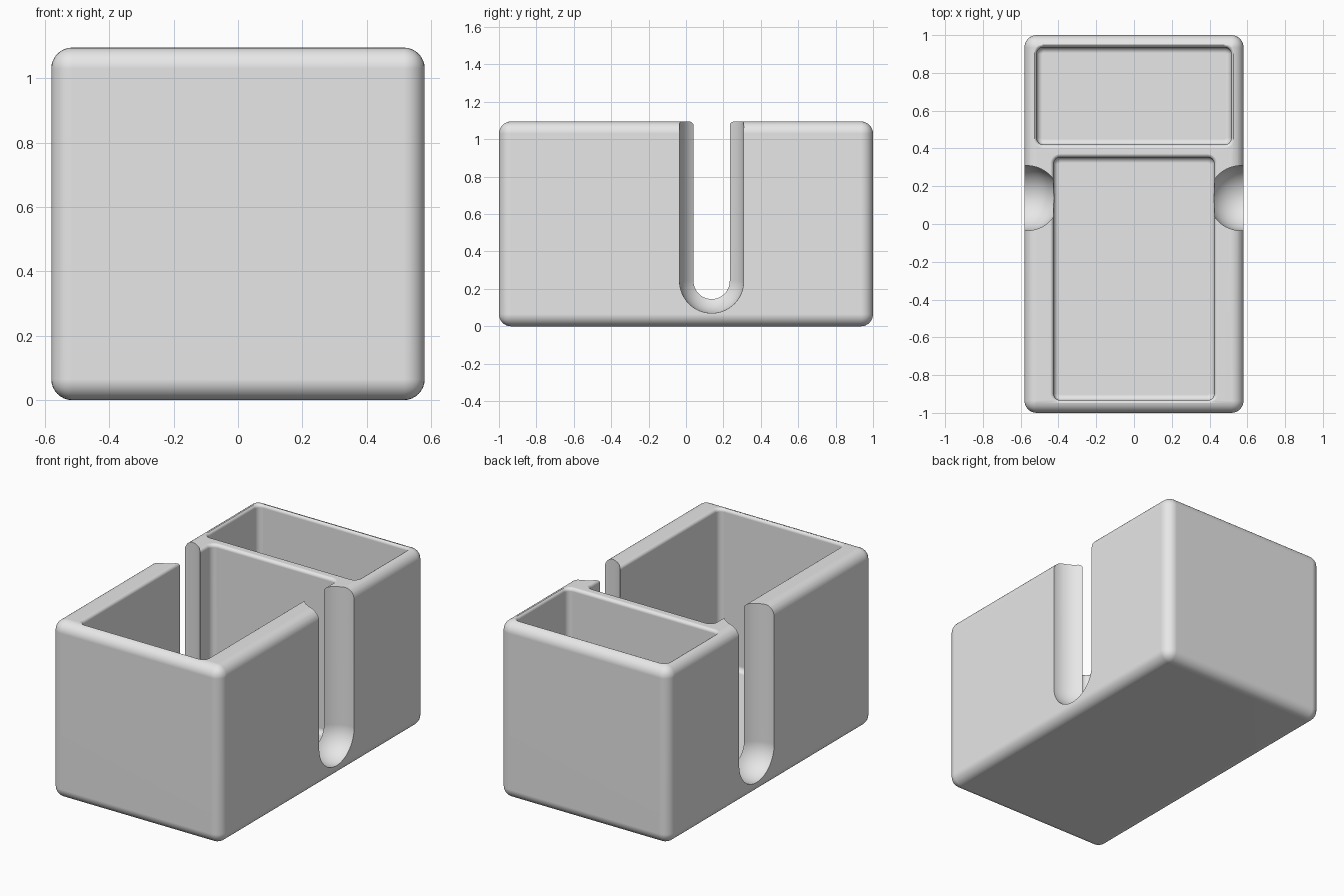
import bpy
import bmesh
from math import sin, cos, pi

cube = bpy.data.objects.get("Cube")
if cube:
    bpy.data.objects.remove(cube, do_unlink=True)

W, L, H = 0.58, 1.0, 1.095   # half width, half length, height
EDGE = 0.065                 # outer edge rounding
RIM = 0.02                   # pocket rim rounding
FILLET = 0.03                # pocket floor rounding
FLOOR = 0.12

grey = bpy.data.materials.new("light grey")
grey.use_nodes = True
grey.diffuse_color = (0.8, 0.8, 0.8, 1)
grey.node_tree.nodes["Principled BSDF"].inputs["Base Color"].default_value = (0.8, 0.8, 0.8, 1)


def add_object(name, bm):
    bmesh.ops.recalc_face_normals(bm, faces=bm.faces)
    mesh = bpy.data.meshes.new(name)
    bm.to_mesh(mesh)
    bm.free()
    mesh.materials.append(grey)
    obj = bpy.data.objects.new(name, mesh)
    bpy.context.collection.objects.link(obj)
    return obj


def loft(name, cx, cy, rings, segments=8):
    """Stack rounded rectangles (half x, half y, corner radius, z) into a solid."""
    bm = bmesh.new()
    loops = []
    for hx, hy, r, z in rings:
        loop = []
        for q, (sx, sy) in enumerate([(1, 1), (-1, 1), (-1, -1), (1, -1)]):
            for i in range(segments + 1):
                a = (q + i / segments) * pi / 2
                loop.append(bm.verts.new((cx + sx * (hx - r) + r * cos(a),
                                          cy + sy * (hy - r) + r * sin(a), z)))
        loops.append(loop)
    for low, high in zip(loops, loops[1:]):
        for i in range(len(low)):
            j = (i + 1) % len(low)
            bm.faces.new((low[i], low[j], high[j], high[i]))
    bm.faces.new(loops[0][::-1])
    bm.faces.new(loops[-1])
    bmesh.ops.remove_doubles(bm, verts=bm.verts, dist=1e-5)
    return add_object(name, bm)


def pocket(name, half_x, y0, y1):
    """Pocket cutter with a filleted floor and a flared, rounded rim."""
    hx, hy, corner = half_x, (y1 - y0) / 2, 0.035
    steps = [i / 6 * pi / 2 for i in range(7)]
    profile = [(-FILLET * (1 - sin(a)), FLOOR + FILLET * (1 - cos(a))) for a in steps]
    profile += [(RIM * (1 - cos(a)), H + 0.0003 - RIM * (1 - sin(a))) for a in steps]
    profile.append((RIM, H + 0.1))
    rings = [(hx + d, hy + d, corner + d, z) for d, z in profile]
    return loft(name, 0, (y0 + y1) / 2, rings)


def finger_slot(name, side):
    """Vertical slot cutter with a round bottom."""
    r, zc = 0.172, 0.242
    rings = []
    for i in range(17):
        a = (0.02 + 0.98 * i / 16) * pi / 2
        rings.append((r * sin(a), r * sin(a), r * sin(a), zc - r * cos(a)))
    rings.append((r, r, r, H + 0.1))
    return loft(name, side * 0.567, 0.137, rings, 16)


# Rounded outer block
bm = bmesh.new()
bmesh.ops.create_cube(bm, size=1)
for v in bm.verts:
    v.co = (v.co.x * 2 * W, v.co.y * 2 * L, (v.co.z + 0.5) * H)
bmesh.ops.bevel(bm, geom=bm.edges[:], offset=EDGE, segments=8, profile=0.5, affect='EDGES')
body = add_object("holder_body", bm)

# Two pockets and a finger slot in each side wall
cutters = [
    pocket("front_pocket_cutter", 0.425, -0.933, 0.353),
    pocket("back_pocket_cutter", 0.515, 0.42, 0.935),
    finger_slot("left_slot_cutter", 1),
    finger_slot("right_slot_cutter", -1),
]
bpy.ops.object.select_all(action='DESELECT')
body.select_set(True)
bpy.context.view_layer.objects.active = body
for cutter in cutters:
    cutter.hide_render = True
    mod = body.modifiers.new("cut", 'BOOLEAN')
    mod.operation = 'DIFFERENCE'
    mod.solver = 'EXACT'
    mod.object = cutter
    bpy.ops.object.modifier_apply(modifier=mod.name)
    bpy.data.objects.remove(cutter, do_unlink=True)

# Smooth roundings, flat walls, crisp cut edges
bpy.ops.object.shade_smooth_by_angle(angle=pi / 6)
normals = body.modifiers.new("flat_walls", 'WEIGHTED_NORMAL')
normals.keep_sharp = True
